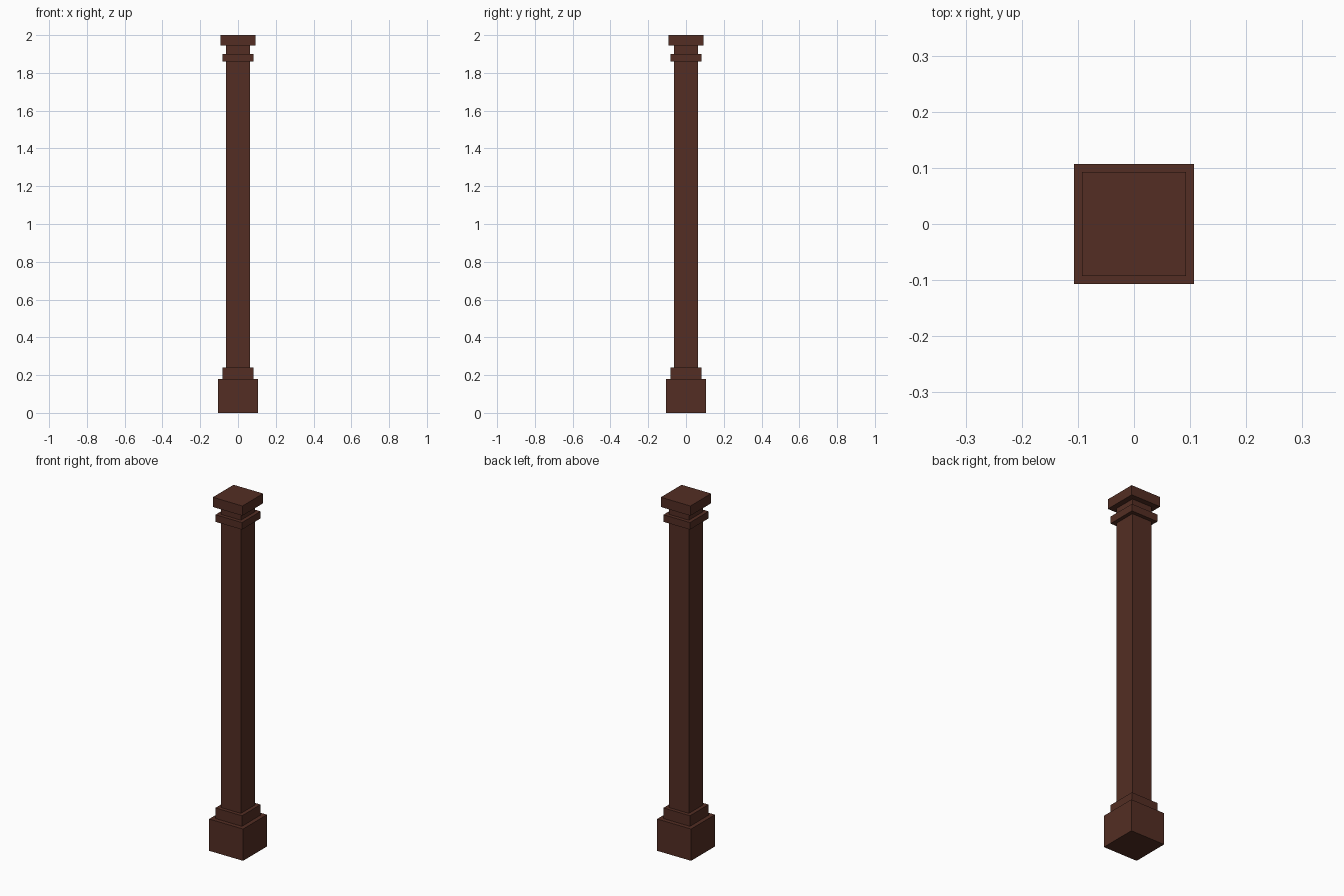
import bpy

if "Cube" in bpy.data.objects:
    bpy.data.objects.remove(bpy.data.objects["Cube"])

# One dark wood colour for the whole post
wood = bpy.data.materials.new("dark brown wood")
wood.diffuse_color = (0.087, 0.027, 0.017, 1)
wood.use_nodes = True
wood.node_tree.nodes["Principled BSDF"].inputs["Base Color"].default_value = wood.diffuse_color


def block(name, half, z0, z1):
    """Square block centred on the z axis between two heights."""
    bpy.ops.mesh.primitive_cube_add(size=1, location=(0, 0, (z0 + z1) / 2))
    ob = bpy.context.object
    ob.name = name
    ob.scale = (half * 2, half * 2, z1 - z0)
    bpy.ops.object.transform_apply(location=False, rotation=False, scale=True)
    ob.data.materials.append(wood)


# Stacked parts from the floor up: name, half width, bottom, top
for part in [
    ("base_plinth", 0.1065, 0.0, 0.18),
    ("base_step", 0.083, 0.18, 0.24),
    ("shaft", 0.0625, 0.24, 1.86),
    ("collar", 0.083, 1.86, 1.90),
    ("neck", 0.0625, 1.90, 1.945),
    ("cap", 0.0925, 1.945, 2.0),
]:
    block(*part)
